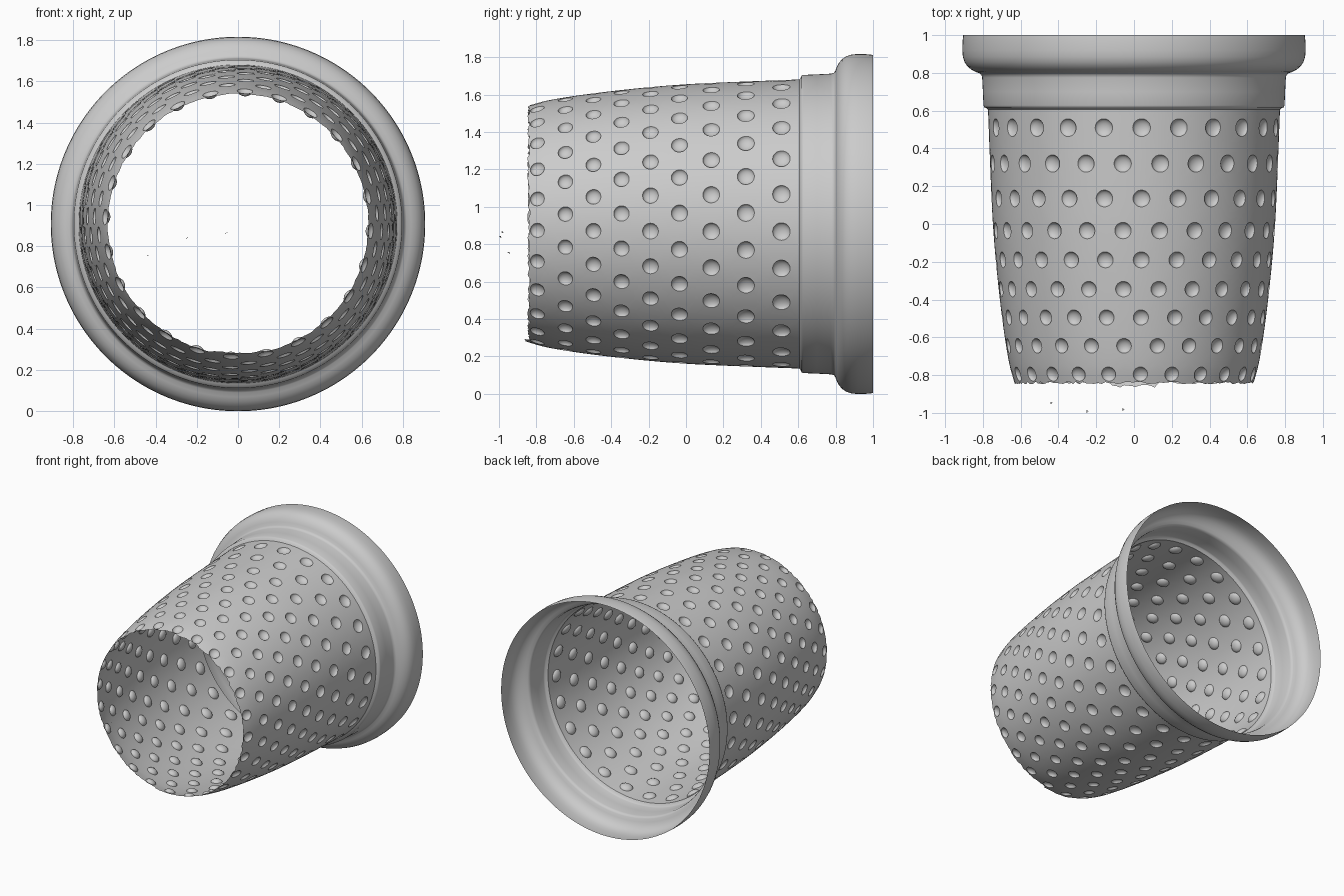
import bpy, bmesh, math, random

if "Cube" in bpy.data.objects:
    bpy.data.objects.remove(bpy.data.objects["Cube"])

random.seed(4)
CZ = 0.908                      # height of the axis, which runs along y
COLS, SUB = 24, 8               # dents per row, edge segments per dent cell
STEP = 2 * math.pi / COLS

# wall profile of the body: (y, radius)
WALL = [(-0.88, 0.618), (-0.84, 0.633), (-0.75, 0.658), (-0.6, 0.684), (-0.4, 0.710),
        (-0.2, 0.731), (0.0, 0.747), (0.2, 0.757), (0.4, 0.765), (0.61, 0.773)]


def wall_radius(y):
    # smooth interpolation with finite-difference tangents
    n = len(WALL)
    i = max(0, min(n - 2, sum(1 for p in WALL if p[0] <= y) - 1))

    def slope(k):
        a, b = WALL[max(k - 1, 0)], WALL[min(k + 1, n - 1)]
        return (b[1] - a[1]) / (b[0] - a[0])
    (y0, r0), (y1, r1) = WALL[i], WALL[i + 1]
    h = y1 - y0
    t = (y - y0) / h
    return ((2*t**3 - 3*t**2 + 1) * r0 + (t**3 - 2*t**2 + t) * h * slope(i)
            + (3*t**2 - 2*t**3) * r1 + (t**3 - t**2) * h * slope(i + 1))


def polar(a, y, r):
    return (r * math.sin(a), y, CZ + r * math.cos(a))


def finish(name, bm, angle=35):
    bmesh.ops.remove_doubles(bm, verts=bm.verts, dist=0.0004)
    bmesh.ops.recalc_face_normals(bm, faces=bm.faces)
    me = bpy.data.meshes.new(name)
    bm.to_mesh(me)
    bm.free()
    ob = bpy.data.objects.new(name, me)
    bpy.context.collection.objects.link(ob)
    bpy.ops.object.select_all(action='DESELECT')
    ob.select_set(True)
    bpy.context.view_layer.objects.active = ob
    bpy.ops.object.shade_smooth_by_angle(angle=math.radians(angle))
    return ob


def dent_cell(bm, a0, yc, ylo, yhi, rd, depth, torn):
    # rectangular patch of wall with a round dent in the middle
    rc = wall_radius(yc)
    hw = STEP / 2
    us = [-hw + STEP * k / SUB for k in range(SUB)]
    vs = [ylo + (yhi - ylo) * k / SUB for k in range(SUB)]
    edge = ([(u, ylo) for u in us] + [(hw, v) for v in vs]
            + [(-u, yhi) for u in us] + [(-hw, yhi + ylo - v) for v in vs])
    dirs = [math.atan2(v - yc, u * rc) for u, v in edge]
    circ = [(rd * math.cos(d) / rc, yc + rd * math.sin(d)) for d in dirs]
    if torn:
        edge = [(u, torn(a0 + u) if v == ylo else v) for u, v in edge]
    rings = []
    for t in (1, 0.5, 0):                       # wall around the dent
        rings.append([bm.verts.new(polar(a0 + c[0] + (e[0] - c[0]) * t,
                                         c[1] + (e[1] - c[1]) * t,
                                         wall_radius(c[1] + (e[1] - c[1]) * t)))
                      for e, c in zip(edge, circ)])
    for s in (0.93, 0.75, 0.45):                # bowl of the dent
        d = depth * (1 - s * s) ** 0.6
        rings.append([bm.verts.new(polar(a0 + c[0] * s, yc + (c[1] - yc) * s,
                                         wall_radius(yc + (c[1] - yc) * s) - d))
                      for c in circ])
    n = len(edge)
    for r0, r1 in zip(rings, rings[1:]):
        for k in range(n):
            bm.faces.new((r0[k], r0[(k + 1) % n], r1[(k + 1) % n], r1[k]))
    mid = bm.verts.new(polar(a0, yc, rc - depth))
    for k in range(n):
        bm.faces.new((rings[-1][k], rings[-1][(k + 1) % n], mid))


# torn front edge, with a short tongue at the bottom
noise = [random.random() for _ in range(COLS * SUB)]


def torn_edge(a):
    k = round((a - math.radians(3)) / STEP * SUB + SUB / 2) % (COLS * SUB)
    off = abs((a - math.pi + math.pi) % (2 * math.pi) - math.pi)
    return -0.834 - 0.014 * noise[k] - (0.018 if off < 0.2 else 0)


# dented body
rows = [0.51, 0.32, 0.135, -0.035, -0.19, -0.345, -0.495, -0.645, -0.795]
bounds = [0.606] + [(a + b) / 2 for a, b in zip(rows, rows[1:])] + [-0.836]
bm = bmesh.new()
for i, y in enumerate(rows):
    shift = math.radians(3) - (STEP / 2 if i % 2 else 0)
    size = 0.047 - 0.009 * i / 8
    for c in range(COLS):
        dent_cell(bm, shift + c * STEP, y, bounds[i + 1], bounds[i], size, 0.024,
                  torn_edge if i == 8 else None)
finish("dented_body", bm, 30)

# plain collar and flared rim, one thin revolved wall
profile = [(0.606, wall_radius(0.606)), (0.612, 0.78), (0.618, 0.793), (0.628, 0.797),
           (0.70, 0.800), (0.775, 0.804), (0.790, 0.808), (0.798, 0.818), (0.806, 0.840),
           (0.818, 0.862), (0.835, 0.882), (0.857, 0.897), (0.885, 0.906),
           (0.92, 0.909), (0.96, 0.908), (0.985, 0.906), (1.0, 0.904)]
bm = bmesh.new()
N = COLS * SUB
loops = [[bm.verts.new(polar(math.radians(3) + STEP * (k / SUB), y, r)) for k in range(N)]
         for y, r in profile]
for l0, l1 in zip(loops, loops[1:]):
    for k in range(N):
        bm.faces.new((l0[k], l0[(k + 1) % N], l1[(k + 1) % N], l1[k]))
finish("collar_and_rim", bm, 50)

# tiny loose flakes left in front of the torn edge
bm = bmesh.new()
for x, y, z in [(-0.25, -0.99, 0.84), (-0.44, -0.945, 0.755), (-0.06, -0.98, 0.865)]:
    bm.faces.new([bm.verts.new(p) for p in
                  ((x, y - 0.01, z), (x + 0.01, y, z + 0.004), (x - 0.004, y + 0.004, z - 0.006))])
finish("loose_flakes", bm)
